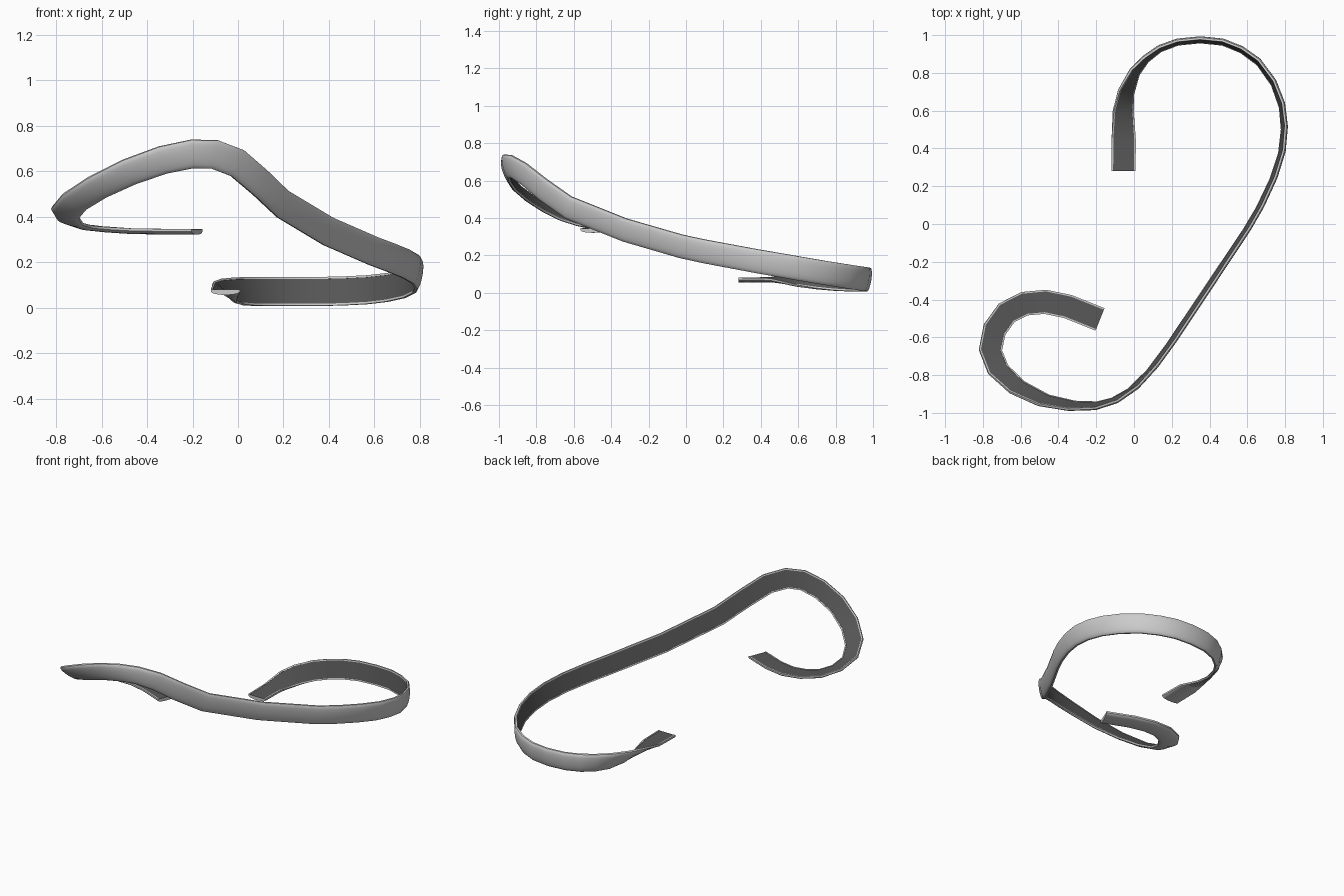
import bpy, bmesh
from math import sin, cos, pi, radians
from mathutils import Vector

if "Cube" in bpy.data.objects:
    bpy.data.objects.remove(bpy.data.objects["Cube"])

# Centre line of the ribbon: x, y, z, outward tilt in degrees
PATH = [
    (-.055, .28, .07, 90), (-.055, .45, .07, 87), (-.06, .6, .07, 55), (-.045, .7, .07, 38),
    (0, .805, .07, 22), (.06, .875, .07, 13), (.135, .93, .07, 10), (.23, .965, .07, 9),
    (.35, .977, .07, 9), (.47, .965, .073, 9), (.57, .925, .078, 9), (.66, .86, .088, 9),
    (.74, .75, .105, 9), (.785, .63, .125, 9), (.798, .51, .146, 9), (.785, .38, .168, 9),
    (.74, .24, .194, 9), (.67, .09, .222, 9), (.6, -.03, .248, 9), (.4, -.33, .335, 10),
    (.2, -.63, .455, 10), (.1, -.765, .55, 9), (0, -.87, .635, 9), (-.1, -.935, .673, 10),
    (-.2, -.965, .675, 13), (-.33, -.966, .648, 20), (-.48, -.937, .594, 30),
    (-.62, -.868, .526, 44), (-.72, -.775, .462, 57), (-.762, -.67, .412, 68),
    (-.74, -.56, .376, 77), (-.675, -.47, .355, 84), (-.58, -.422, .345, 88),
    (-.47, -.412, .338, 90), (-.35, -.437, .336, 90), (-.18, -.505, .335, 90),
]
HALF_W, EDGE, BULGE, RIM, INSET = .064, .011, .014, .009, .002

dark = bpy.data.materials.new("dark_inner_face")
dark.diffuse_color = (.1, .1, .1, 1)
dark.use_nodes = True
dark.node_tree.nodes["Principled BSDF"].inputs["Base Color"].default_value = dark.diffuse_color

# Section: rounded outer side, flat edges, narrow rims, recessed flat inner face
N = 8
section = [(-HALF_W * cos(pi * k / N), -BULGE * sin(pi * k / N)) for k in range(N + 1)]
section += [(HALF_W, EDGE), (HALF_W - RIM, EDGE), (HALF_W - RIM, EDGE - INSET),
            (-HALF_W + RIM, EDGE - INSET), (-HALF_W + RIM, EDGE), (-HALF_W, EDGE)]
INNER = N + 3

# Sweep the section along the path
rings = [Vector(p) for p in PATH]
bm = bmesh.new()
grid = []
for i, r in enumerate(rings):
    before, after = rings[max(i - 1, 0)], rings[min(i + 1, len(rings) - 1)]
    t = (after - before).to_3d().normalized()
    out = Vector((-t.y, t.x, 0)).normalized()
    up = out.cross(t)
    if up.z < 0:
        up = -up
    a = radians(r[3])
    wide = up * cos(a) + out * sin(a)
    inward = up * sin(a) - out * cos(a)
    grid.append([bm.verts.new(r.to_3d() + wide * u + inward * v) for u, v in section])

M = len(section)
for g, h in zip(grid, grid[1:]):
    for k in range(M):
        f = bm.faces.new((g[k], g[(k + 1) % M], h[(k + 1) % M], h[k]))
        f.material_index = 1 if k == INNER else 0

# Close both ends
bm.faces.new(grid[0])
bm.faces.new(grid[-1])
bmesh.ops.recalc_face_normals(bm, faces=bm.faces[:])

mesh = bpy.data.meshes.new("curled_ribbon")
bm.to_mesh(mesh)
bm.free()
grey = bpy.data.materials.new("grey_shell")
mesh.materials.append(grey)
mesh.materials.append(dark)
ribbon = bpy.data.objects.new("curled_ribbon", mesh)
bpy.context.collection.objects.link(ribbon)
bpy.context.view_layer.objects.active = ribbon
ribbon.select_set(True)
bpy.ops.object.shade_smooth_by_angle(angle=radians(40))
